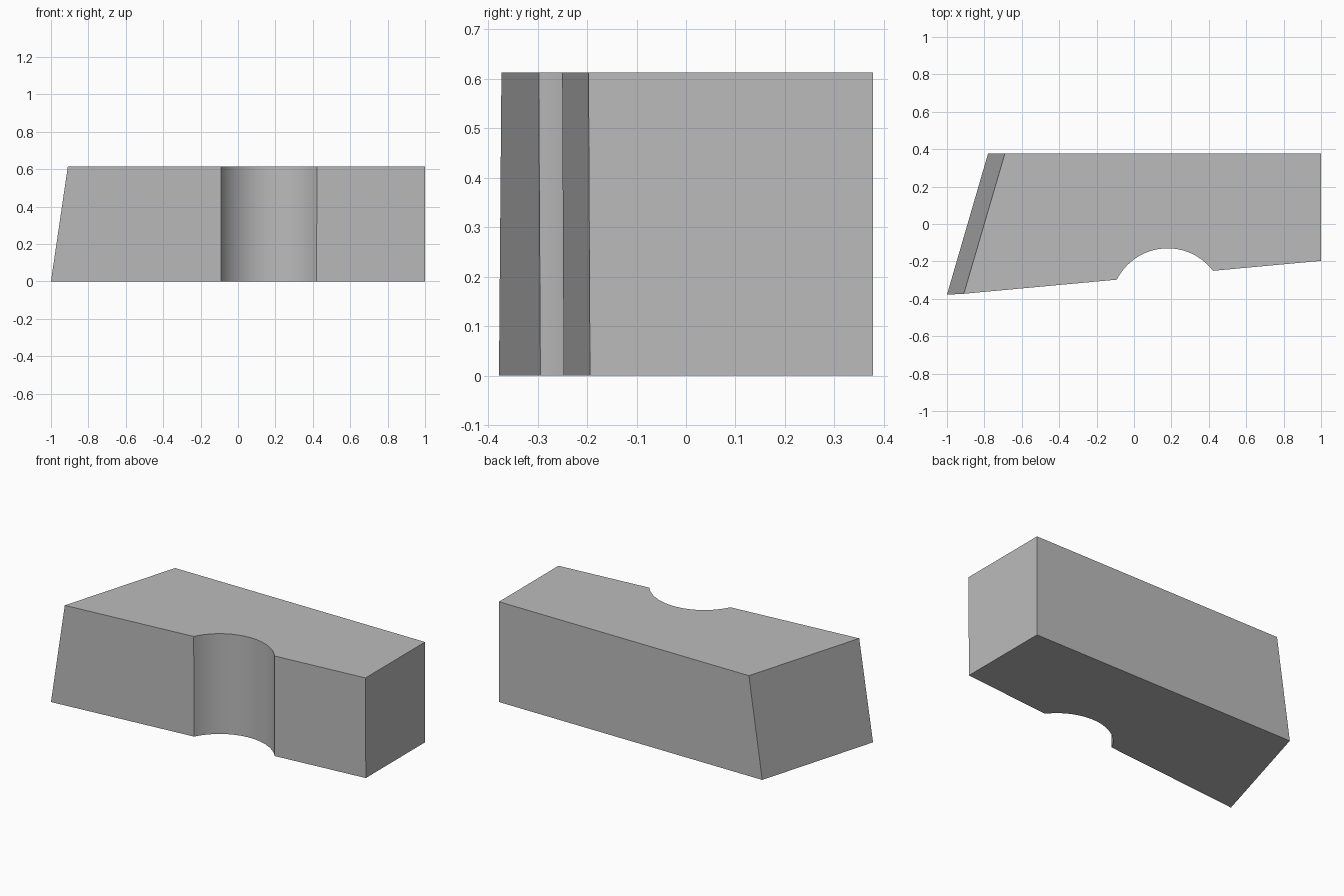
import bpy
import bmesh
import math

cube = bpy.data.objects.get("Cube")
if cube:
    bpy.data.objects.remove(cube, do_unlink=True)

HEIGHT = 0.613

grey = bpy.data.materials.new("plain grey")
grey.use_nodes = True
colour = (0.5, 0.5, 0.5, 1)
grey.diffuse_color = colour
grey.node_tree.nodes["Principled BSDF"].inputs["Base Color"].default_value = colour


def make_object(name, bm):
    bmesh.ops.recalc_face_normals(bm, faces=bm.faces)
    mesh = bpy.data.meshes.new(name)
    bm.to_mesh(mesh)
    bm.free()
    mesh.materials.append(grey)
    obj = bpy.data.objects.new(name, mesh)
    bpy.context.collection.objects.link(obj)
    return obj


# Block: four-sided body with an angled front and a leaning right end
bottom = [(-1, -0.378), (1, -0.194), (1, 0.378), (-0.78, 0.378)]
top = [(-0.91, -0.373), (1, -0.197), (1, 0.378), (-0.69, 0.378)]
bm = bmesh.new()
low = [bm.verts.new((x, y, 0)) for x, y in bottom]
high = [bm.verts.new((x, y, HEIGHT)) for x, y in top]
bm.faces.new(low)
bm.faces.new(high)
for i in range(4):
    j = (i + 1) % 4
    bm.faces.new((low[i], low[j], high[j], high[i]))
block = make_object("block", bm)

# Upright round cutter for the notch in the front
bm = bmesh.new()
bmesh.ops.create_cone(bm, cap_ends=True, segments=96,
                      radius1=0.304, radius2=0.304, depth=2)
bmesh.ops.translate(bm, verts=bm.verts, vec=(0.18, -0.434, HEIGHT / 2))
cutter = make_object("notch_cutter", bm)
cutter.hide_render = True

# Cut the notch, then drop the cutter
notch = block.modifiers.new("notch", 'BOOLEAN')
notch.operation = 'DIFFERENCE'
notch.solver = 'EXACT'
notch.object = cutter
bpy.ops.object.select_all(action='DESELECT')
block.select_set(True)
bpy.context.view_layer.objects.active = block
bpy.ops.object.modifier_apply(modifier=notch.name)
bpy.data.objects.remove(cutter, do_unlink=True)

# Smooth the notch wall while keeping the block edges sharp
bpy.ops.object.shade_smooth_by_angle(angle=math.radians(20))
